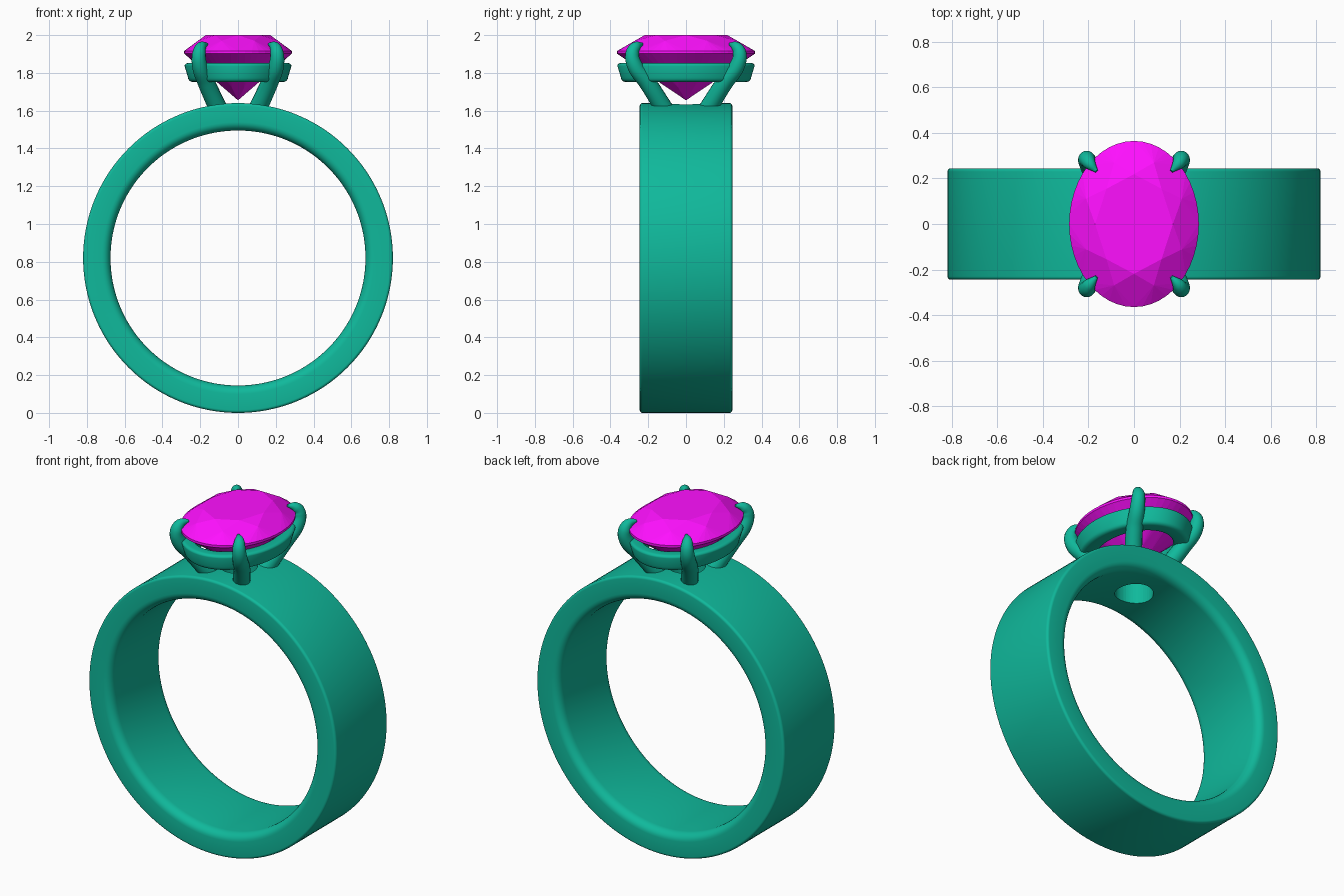
import bpy, bmesh
from math import sin, cos, pi, radians

if "Cube" in bpy.data.objects:
    bpy.data.objects.remove(bpy.data.objects["Cube"])


def material(name, rgb):
    m = bpy.data.materials.new(name)
    m.diffuse_color = (*rgb, 1)
    m.use_nodes = True
    m.node_tree.nodes["Principled BSDF"].inputs["Base Color"].default_value = m.diffuse_color
    return m


METAL = material("teal_metal", (0.005, 0.485, 0.33))
GEM = material("magenta_gem", (1.0, 0.005, 1.0))


def activate(ob):
    bpy.ops.object.select_all(action='DESELECT')
    ob.select_set(True)
    bpy.context.view_layer.objects.active = ob


def mesh_object(name, verts, faces, mat, smooth=None):
    me = bpy.data.meshes.new(name)
    me.from_pydata(verts, [], faces)
    bm = bmesh.new()
    bm.from_mesh(me)
    bmesh.ops.recalc_face_normals(bm, faces=bm.faces)
    bm.to_mesh(me)
    bm.free()
    me.materials.append(mat)
    ob = bpy.data.objects.new(name, me)
    bpy.context.collection.objects.link(ob)
    if smooth:
        activate(ob)
        bpy.ops.object.shade_smooth_by_angle(angle=radians(smooth))
    return ob


def loop_sweep(name, profile, place, n, smooth):
    """Sweep a closed profile around a closed loop; place(angle, point) -> xyz."""
    k = len(profile)
    verts = [place(2 * pi * i / n, p) for i in range(n) for p in profile]
    faces = [(i * k + j, i * k + (j + 1) % k,
              (i + 1) % n * k + (j + 1) % k, (i + 1) % n * k + j)
             for i in range(n) for j in range(k)]
    return mesh_object(name, verts, faces, METAL, smooth)


def rounded(corners, steps=6):
    """Profile from corners (centre u, centre v, radius u, radius v, start degrees)."""
    return [(cu + ru * cos(radians(a + 90 * s / steps)), cv + rv * sin(radians(a + 90 * s / steps)))
            for cu, cv, ru, rv, a in corners for s in range(steps + 1)]


# Band: wide hoop with softly rounded inner edges
R_MID = 0.82
band_profile = rounded([(0.805, 0.23, 0.015, 0.015, 0), (0.72, 0.195, 0.045, 0.05, 90),
                        (0.72, -0.195, 0.045, 0.05, 180), (0.805, -0.23, 0.015, 0.015, 270)])
band = loop_sweep("band", band_profile,
                  lambda a, p: (p[0] * sin(a), p[1], R_MID + p[0] * cos(a)), 160, 40)

# Hole through the band under the gem
bpy.ops.mesh.primitive_cylinder_add(vertices=48, radius=0.105, depth=0.4, location=(0, 0, 1.57))
cutter = bpy.context.object
cutter.name = "hole_cutter"
cutter.hide_render = True
cutter.data.materials.append(METAL)
mod = band.modifiers.new("hole", 'BOOLEAN')
mod.operation, mod.object, mod.solver = 'DIFFERENCE', cutter, 'EXACT'
activate(band)
bpy.ops.object.modifier_apply(modifier=mod.name)
bpy.data.objects.remove(cutter)
bpy.ops.object.shade_smooth_by_angle(angle=radians(40))

# Oval gallery rail under the gem, its inner wall following the gem's underside
GX, GY = 0.285, 0.365
rail_profile = rounded([(-0.02, 1.837, 0.018, 0.015, 0), (-0.055, 1.837, 0.015, 0.015, 90),
                        (-0.095, 1.767, 0.015, 0.015, 180), (-0.045, 1.777, 0.025, 0.025, 270)], 4)
loop_sweep("gallery_rail", rail_profile,
           lambda a, p: ((GX + p[0]) * cos(a), (GY + p[0]) * sin(a), p[1]), 96, 40)

# Oval brilliant-cut gem
verts, faces = [], []


def ring(n, r, z, offset=0.0):
    start = len(verts)
    for i in range(n):
        a = 2 * pi * (i + offset) / n
        verts.append((GX * r * cos(a), GY * r * sin(a), z))
    return [start + i for i in range(n)]


table = ring(8, 0.6, 2.0)
star = ring(8, 0.8, 1.97, 0.5)
top = ring(48, 1.0, 1.916)
low = ring(48, 1.0, 1.902)
pav = ring(8, 0.3, 1.723, 0.5)
culet = len(verts)
verts.append((0, 0, 1.655))

faces.append(table)
for k in range(8):
    nk = (k + 1) % 8
    faces.append((table[k], star[k], table[nk]))
    faces.append((table[k], star[k - 1], top[6 * k], star[k]))
    faces.append((culet, pav[k], low[6 * k], pav[k - 1]))
    for i in range(6 * k, 6 * k + 6):
        j = (i + 1) % 48
        faces.append((star[k], top[i], top[j]))
        faces.append((top[i], low[i], low[j], top[j]))
        faces.append((pav[k], low[j], low[i]))
mesh_object("gem", verts, faces, GEM)

# Four claws rising from the band and curling over the gem edge (x, y, z, radius)
CLAW = [(0.10, 0.11, 1.60, 0.049), (0.168, 0.205, 1.75, 0.046), (0.203, 0.272, 1.84, 0.041),
        (0.206, 0.284, 1.905, 0.036), (0.195, 0.266, 1.938, 0.028), (0.165, 0.232, 1.953, 0.008)]
for sx, side in ((-1, "left"), (1, "right")):
    for sy, end in ((-1, "front"), (1, "back")):
        cu = bpy.data.curves.new(f"{end}_{side}_claw", 'CURVE')
        cu.dimensions = '3D'
        cu.bevel_depth, cu.bevel_resolution = 1.0, 6
        cu.resolution_u, cu.use_fill_caps = 8, True
        sp = cu.splines.new('BEZIER')
        sp.bezier_points.add(len(CLAW) - 1)
        for bp, (x, y, z, r) in zip(sp.bezier_points, CLAW):
            bp.co = (sx * x, sy * y, z)
            bp.radius = r
            bp.handle_left_type = bp.handle_right_type = 'AUTO'
        cu.materials.append(METAL)
        claw = bpy.data.objects.new(cu.name, cu)
        bpy.context.collection.objects.link(claw)
        activate(claw)
        bpy.ops.object.convert(target='MESH')
        bpy.ops.object.shade_smooth_by_angle(angle=radians(50))
